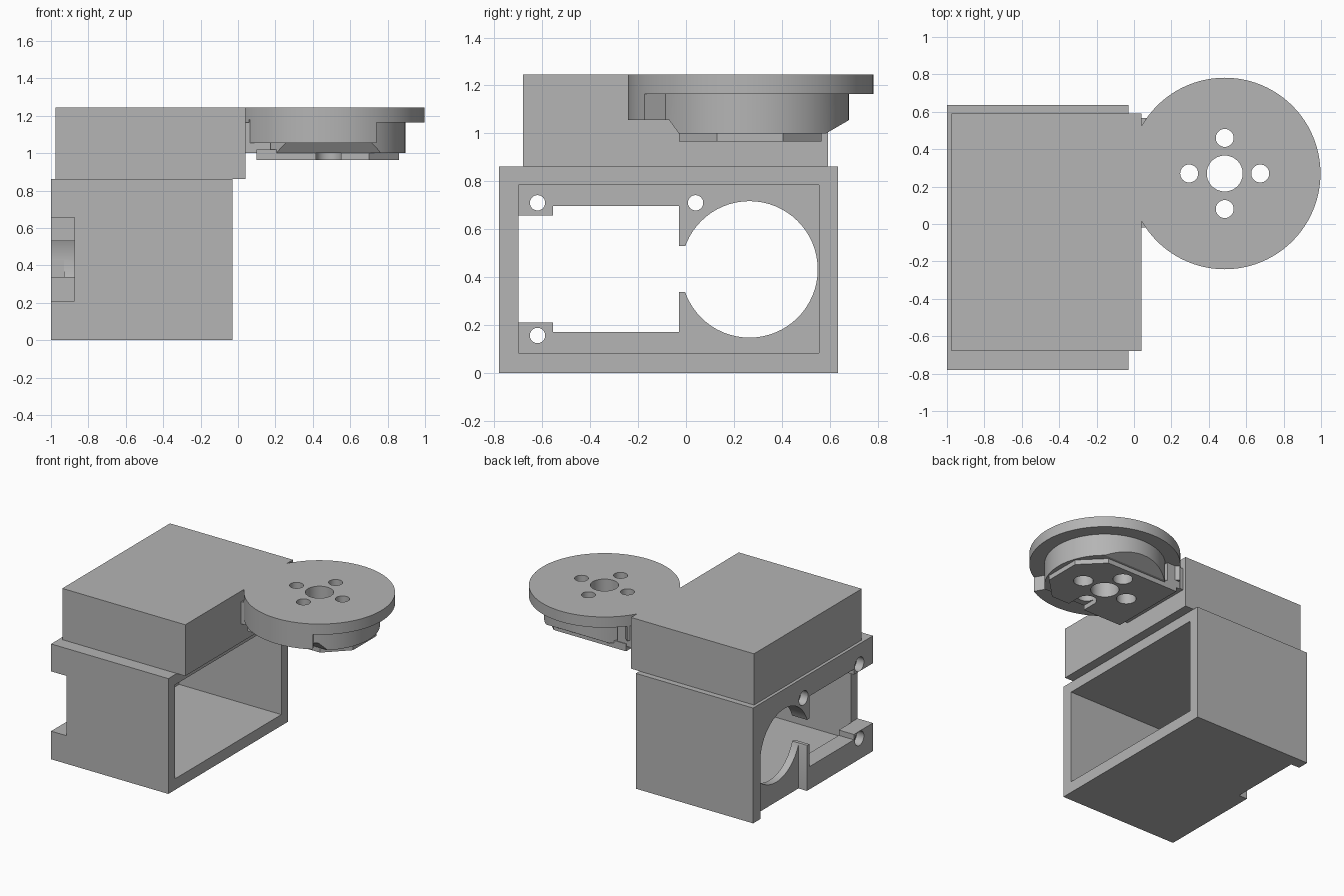
import bpy, bmesh, math

cube = bpy.data.objects.get("Cube")
if cube:
    bpy.data.objects.remove(cube, do_unlink=True)

grey = bpy.data.materials.new("light_grey")
grey.use_nodes = True
grey.diffuse_color = (0.46, 0.46, 0.46, 1)
grey.node_tree.nodes["Principled BSDF"].inputs["Base Color"].default_value = (0.46, 0.46, 0.46, 1)


def prism(name, points, axis, lo, hi):
    """Extrude a closed outline along axis 'x', 'y' or 'z'."""
    place = {"x": lambda a, b, h: (h, a, b),
             "y": lambda a, b, h: (a, h, b),
             "z": lambda a, b, h: (a, b, h)}[axis]
    bm = bmesh.new()
    bottom = [bm.verts.new(place(a, b, lo)) for a, b in points]
    top = [bm.verts.new(place(a, b, hi)) for a, b in points]
    bm.faces.new(bottom)
    bm.faces.new(top)
    for i in range(len(points)):
        j = (i + 1) % len(points)
        bm.faces.new((bottom[i], bottom[j], top[j], top[i]))
    bmesh.ops.recalc_face_normals(bm, faces=bm.faces)
    mesh = bpy.data.meshes.new(name)
    bm.to_mesh(mesh)
    bm.free()
    mesh.materials.append(grey)
    obj = bpy.data.objects.new(name, mesh)
    bpy.context.collection.objects.link(obj)
    return obj


def box(name, x, y, z):
    return prism(name, [(x[0], y[0]), (x[1], y[0]), (x[1], y[1]), (x[0], y[1])], "z", *z)


def arc(cx, cy, r, start=0, end=360, n=64):
    count = n if end - start == 360 else n + 1
    return [(cx + r * math.cos(math.radians(start + (end - start) * i / n)),
             cy + r * math.sin(math.radians(start + (end - start) * i / n)))
            for i in range(count)]


def combine(target, others, operation):
    """Apply booleans one by one and discard the helper solids."""
    bpy.context.view_layer.objects.active = target
    for other in others:
        other.hide_render = True
        mod = target.modifiers.new("combine", "BOOLEAN")
        mod.operation = operation
        mod.solver = "EXACT"
        mod.object = other
        bpy.ops.object.modifier_apply(modifier=mod.name)
        bpy.data.objects.remove(other, do_unlink=True)


# Open housing with a perforated end wall
housing = box("motor_housing", (-1, -0.03), (-0.78, 0.635), (0, 0.862))
cutters = [
    box("cavity", (-0.875, 0.1), (-0.7, 0.555), (0.083, 0.785)),
    box("window", (-1.1, -0.86), (-0.555, -0.03), (0.17, 0.697)),
    box("side_notch", (-1.1, -0.873), (-0.9, -0.5), (0.21, 0.657)),
    box("neck", (-1.1, -0.86), (-0.1, 0.05), (0.338, 0.53)),
    prism("round_opening", arc(0.265, 0.432, 0.285), "x", -1.1, -0.86),
    box("lower_recess", (-1.1, -0.93), (0, 0.55), (-0.1, 0.43)),
]
for y, z in ((-0.62, 0.71), (0.04, 0.71), (-0.62, 0.156)):
    cutters.append(prism("screw_hole", arc(y, z, 0.032, n=32), "x", -1.1, -0.8))
    cutters.append(prism("screw_recess", arc(y, z, 0.053, n=32), "x", -1.1, -0.94))
combine(housing, cutters, "DIFFERENCE")

# Solid upper block
block = box("upper_block", (-0.977, 0.04), (-0.68, 0.592), (0.862, 1.245))

# Round flange with a deeper rim on the front and block side
CX, CY = 0.485, 0.27
flange = prism("round_flange", arc(CX, CY, 0.512, n=96), "z", 1.165, 1.245)
rim = prism("deep_rim", arc(CX, CY, 0.512, 142.5, 300, 42) + arc(CX, CY, 0.38, 142.5, 300, 42)[::-1],
            "z", 1.055, 1.2)

# Hub trimmed by sloping sides
hub = prism("hub", arc(CX, CY, 0.41), "z", 1.0, 1.2)
slopes = [prism("front_slope", [(-0.3, 1.055), (-0.07, 1.055), (-0.03, 1.0), (-0.03, 0.9), (-0.3, 0.9)], "x", -0.2, 1.2),
          prism("back_slope", [(0.9, 1.055), (0.68, 1.055), (0.585, 1.0), (0.585, 0.9), (0.9, 0.9)], "x", -0.2, 1.2)]
combine(hub, slopes, "DIFFERENCE")

# Mounting plate under the hub, narrowed at its outer end
plate = prism("mounting_plate", [(0.1, -0.03), (0.7, -0.03), (0.86, 0.13), (0.86, 0.405),
                                 (0.7, 0.565), (0.1, 0.565)], "z", 0.965, 1.02)
web = box("connecting_web", (0.02, 0.068), (-0.02, 0.567), (1.0, 1.165))
bridge = box("bridge", (0.06, 0.175), (-0.02, 0.56), (1.0, 1.18))
combine(flange, [rim, hub, plate, web, bridge], "UNION")

# Central bore, four bolt holes and their recesses
holes = [prism("bore", arc(CX, CY, 0.096), "z", 0.8, 1.4),
         box("slot", (CX - 0.067, CX + 0.067), (-0.1, 0.08), (0.9, 1.0))]
for k in range(4):
    a = k * math.pi / 2
    x, y = CX + 0.19 * math.cos(a), CY + 0.19 * math.sin(a)
    holes.append(prism("bolt_hole", arc(x, y, 0.048, n=32), "z", 0.8, 1.4))
    holes.append(prism("bolt_recess", arc(x, y, 0.067, n=32), "z", 0.8, 1.15))
combine(flange, holes, "DIFFERENCE")
combine(block, [flange], "UNION")
block.name = "upper_block_with_flange"

# Smooth curved walls, keep edges sharp
for obj in (housing, block):
    bpy.ops.object.select_all(action="DESELECT")
    obj.select_set(True)
    bpy.context.view_layer.objects.active = obj
    bpy.ops.object.shade_smooth_by_angle(angle=math.radians(30))
